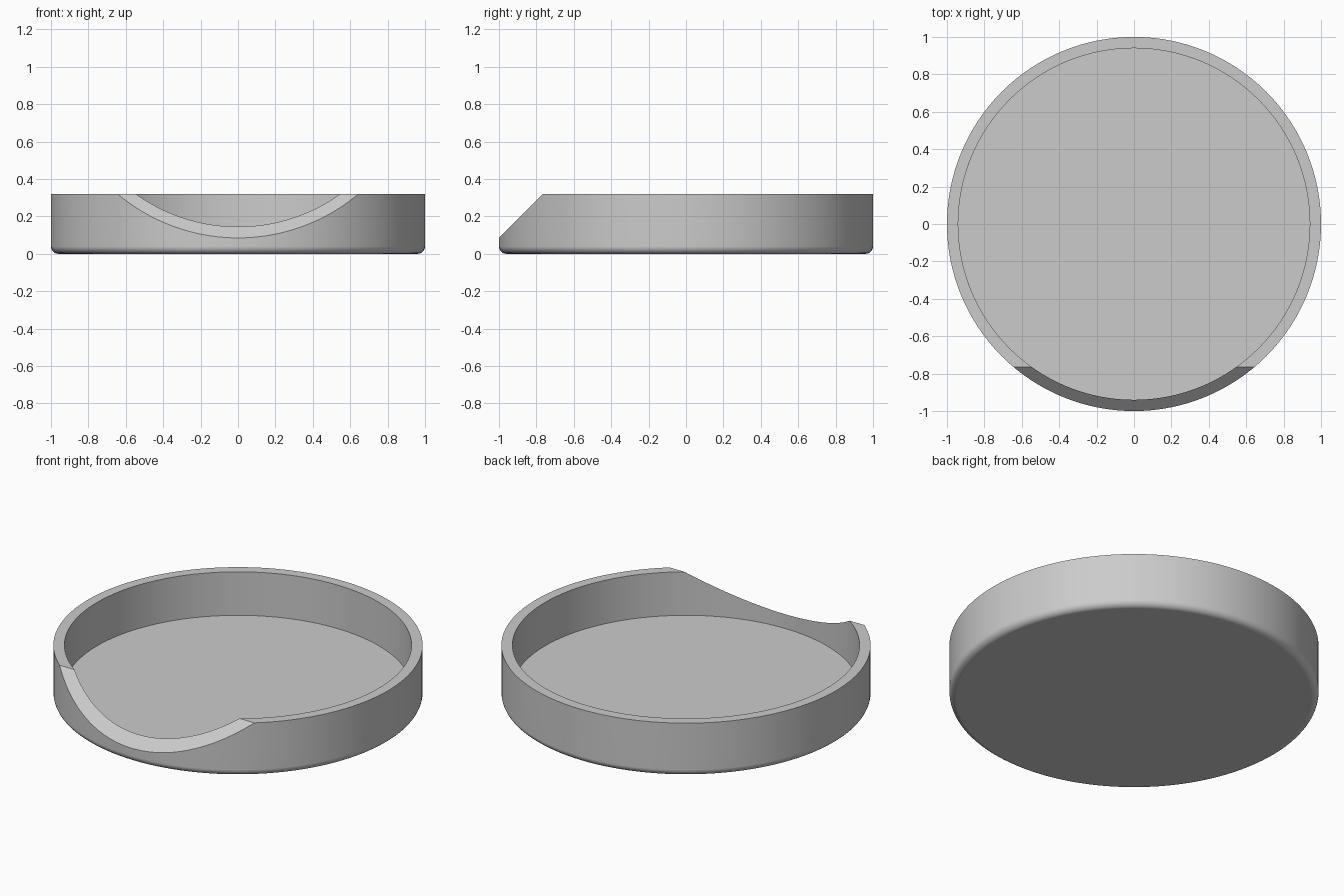
import bpy, bmesh, math
from mathutils import Vector

cube = bpy.data.objects.get("Cube")
if cube:
    bpy.data.objects.remove(cube, do_unlink=True)

HEIGHT, FLOOR, INNER, FILLET, SIDES = 0.32, 0.06, 0.94, 0.04, 128

# Single plain grey
grey = bpy.data.materials.new("plain grey")
grey.use_nodes = True
colour = (0.6, 0.6, 0.6, 1)
grey.diffuse_color = colour
grey.node_tree.nodes["Principled BSDF"].inputs["Base Color"].default_value = colour

# Wall profile: rounded foot, outer wall, flat rim, inner wall
profile = []
for i in range(7):
    a = math.radians(-90 + 15 * i)
    profile.append((1 - FILLET + FILLET * math.cos(a), FILLET + FILLET * math.sin(a)))
profile += [(1, HEIGHT), (INNER, HEIGHT), (INNER, FLOOR)]

# Spin the profile and close the floor and the underside
bm = bmesh.new()
verts = [bm.verts.new((0, r, z)) for r, z in profile]
edges = [bm.edges.new(pair) for pair in zip(verts, verts[1:])]
bmesh.ops.spin(bm, geom=verts + edges, cent=(0, 0, 0), axis=(0, 0, 1),
               angle=math.tau, steps=SIDES)
bmesh.ops.remove_doubles(bm, verts=bm.verts[:], dist=1e-4)
bmesh.ops.holes_fill(bm, edges=[e for e in bm.edges if e.is_boundary], sides=0)

# Slice the front lip with a slanted plane and cap the cut
start, end = Vector((0, -0.765, HEIGHT)), Vector((0, -1, 0.085))
normal = (end - start).cross(Vector((1, 0, 0))).normalized()
if normal.y > 0:
    normal.negate()
bmesh.ops.bisect_plane(bm, geom=bm.verts[:] + bm.edges[:] + bm.faces[:],
                       plane_co=start, plane_no=normal, clear_outer=True)
bmesh.ops.holes_fill(bm, edges=[e for e in bm.edges if e.is_boundary], sides=0)
bmesh.ops.recalc_face_normals(bm, faces=bm.faces[:])

mesh = bpy.data.meshes.new("round_tray")
bm.to_mesh(mesh)
bm.free()
mesh.materials.append(grey)
tray = bpy.data.objects.new("round_tray", mesh)
bpy.context.collection.objects.link(tray)

# Smooth walls with crisp rim edges
bpy.ops.object.select_all(action="DESELECT")
tray.select_set(True)
bpy.context.view_layer.objects.active = tray
bpy.ops.object.shade_smooth_by_angle(angle=math.radians(30))
weighted = tray.modifiers.new("flat_base_normals", "WEIGHTED_NORMAL")
weighted.keep_sharp = True
